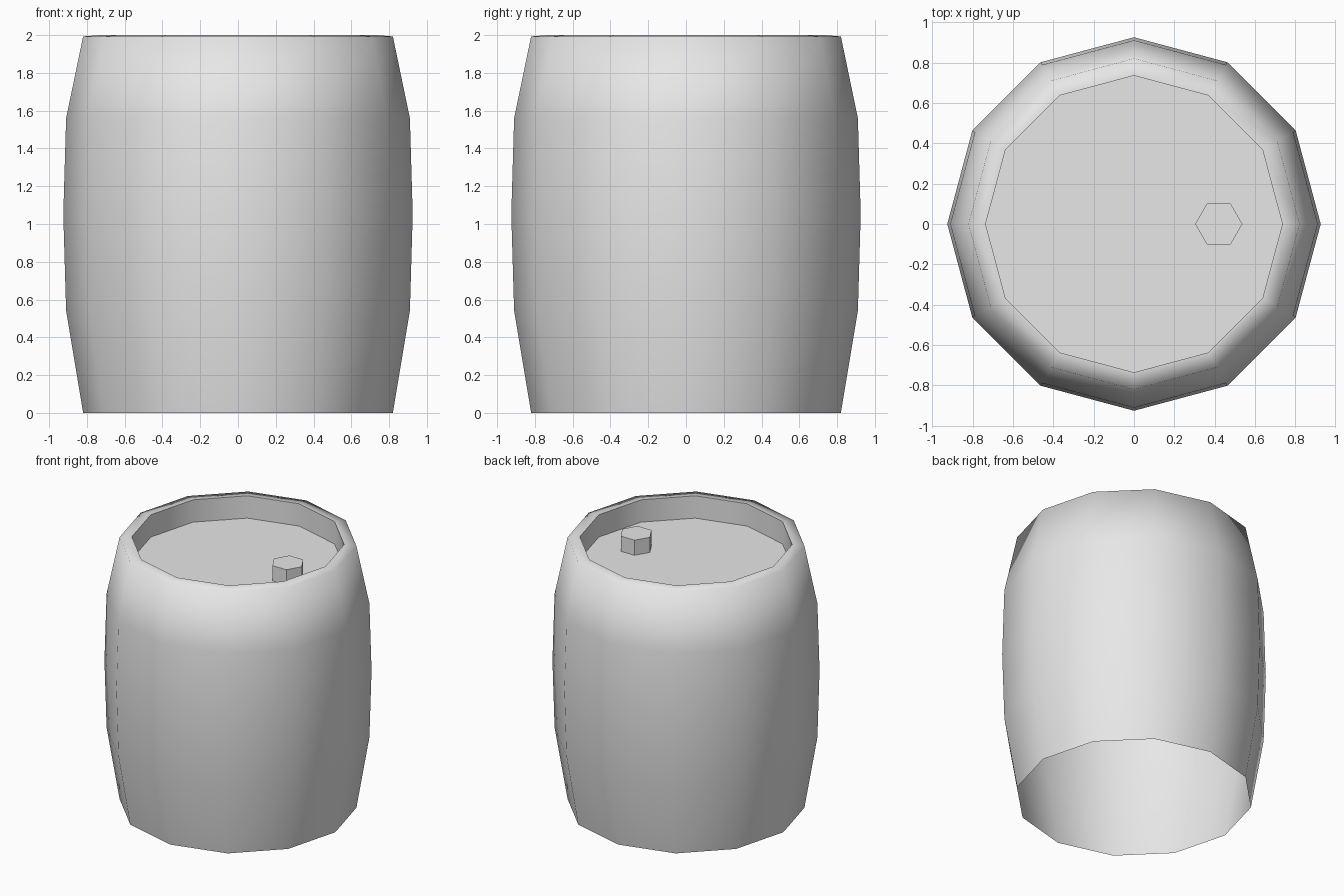
import bpy
import bmesh
from math import cos, sin, tau

cube = bpy.data.objects.get("Cube")
if cube:
    bpy.data.objects.remove(cube, do_unlink=True)

grey = bpy.data.materials.new("plain_grey")
grey.use_nodes = True
grey.diffuse_color = (0.8, 0.8, 0.8, 1)
grey.node_tree.nodes["Principled BSDF"].inputs["Base Color"].default_value = (0.8, 0.8, 0.8, 1)


def lathe(name, profile, sides, centre_x=0, cap=False, smooth=False, sharp_rings=()):
    """Revolve (radius, height) points about the vertical axis."""
    bm = bmesh.new()
    angles = [tau * i / sides for i in range(sides)]
    rings = [[bm.verts.new((centre_x + r * cos(a), r * sin(a), z)) for a in angles]
             for r, z in profile]
    for low, high in zip(rings, rings[1:]):
        for i in range(sides):
            j = (i + 1) % sides
            face = bm.faces.new((low[i], low[j], high[j], high[i]))
            face.smooth = smooth
    if cap:
        bm.faces.new(rings[-1])
    for k in sharp_rings:
        for i in range(sides):
            bm.edges.get((rings[k][i - 1], rings[k][i])).smooth = False
    mesh = bpy.data.meshes.new(name)
    bm.to_mesh(mesh)
    bm.free()
    mesh.materials.append(grey)
    obj = bpy.data.objects.new(name, mesh)
    bpy.context.collection.objects.link(obj)
    return obj


SIDES = 12
LID_RADIUS, LID_Z = 0.735, 1.83

# Bulging wall, open at the bottom, with rim and recessed inner wall
wall = [(0.82, 0), (0.91, 0.54), (0.925, 1.05), (0.91, 1.56), (0.82, 1.993),
        (LID_RADIUS, 2.0), (LID_RADIUS, LID_Z)]
lathe("barrel_wall", wall, SIDES, smooth=True, sharp_rings=[5])

# Recessed flat lid
lathe("lid", [(LID_RADIUS, LID_Z)], SIDES, cap=True)

# Six-sided bung standing on the lid
lathe("bung", [(0.117, LID_Z), (0.117, 1.945)], 6, centre_x=0.42, cap=True)
